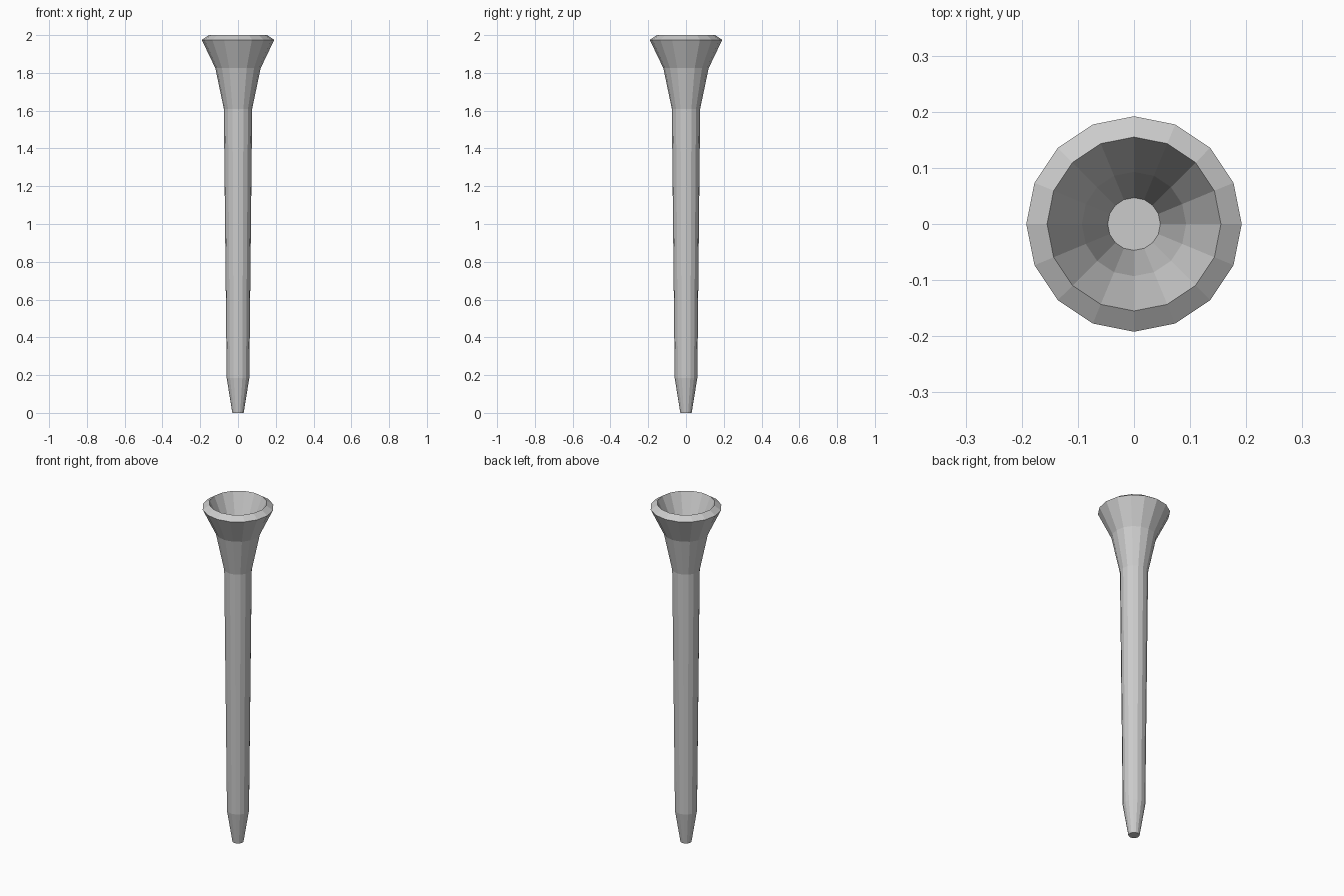
import bpy, bmesh, math

if "Cube" in bpy.data.objects:
    bpy.data.objects.remove(bpy.data.objects["Cube"])

SIDES = 16

# (radius, height) from the tip up the outside, over the rim and down into the cup
PROFILE = [
    (0.03, 0.0), (0.06, 0.185), (0.075, 1.61), (0.12, 1.825), (0.192, 1.975),
    (0.155, 2.0), (0.093, 1.86), (0.047, 1.63),
]


def lathe(name, profile, sides):
    bm = bmesh.new()
    rings = []
    for r, z in profile:
        angles = [2 * math.pi * i / sides for i in range(sides)]
        rings.append([bm.verts.new((r * math.cos(a), r * math.sin(a), z)) for a in angles])
    for low, high in zip(rings, rings[1:]):
        for i in range(sides):
            j = (i + 1) % sides
            bm.faces.new((low[i], low[j], high[j], high[i]))
    # flat tip and cup floor
    bm.faces.new(rings[0][::-1])
    bm.faces.new(rings[-1])
    bmesh.ops.recalc_face_normals(bm, faces=bm.faces)
    mesh = bpy.data.meshes.new(name)
    bm.to_mesh(mesh)
    bm.free()
    obj = bpy.data.objects.new(name, mesh)
    bpy.context.collection.objects.link(obj)
    return obj


# Tapered peg with hollow flared head
lathe("golf_tee", PROFILE, SIDES)
